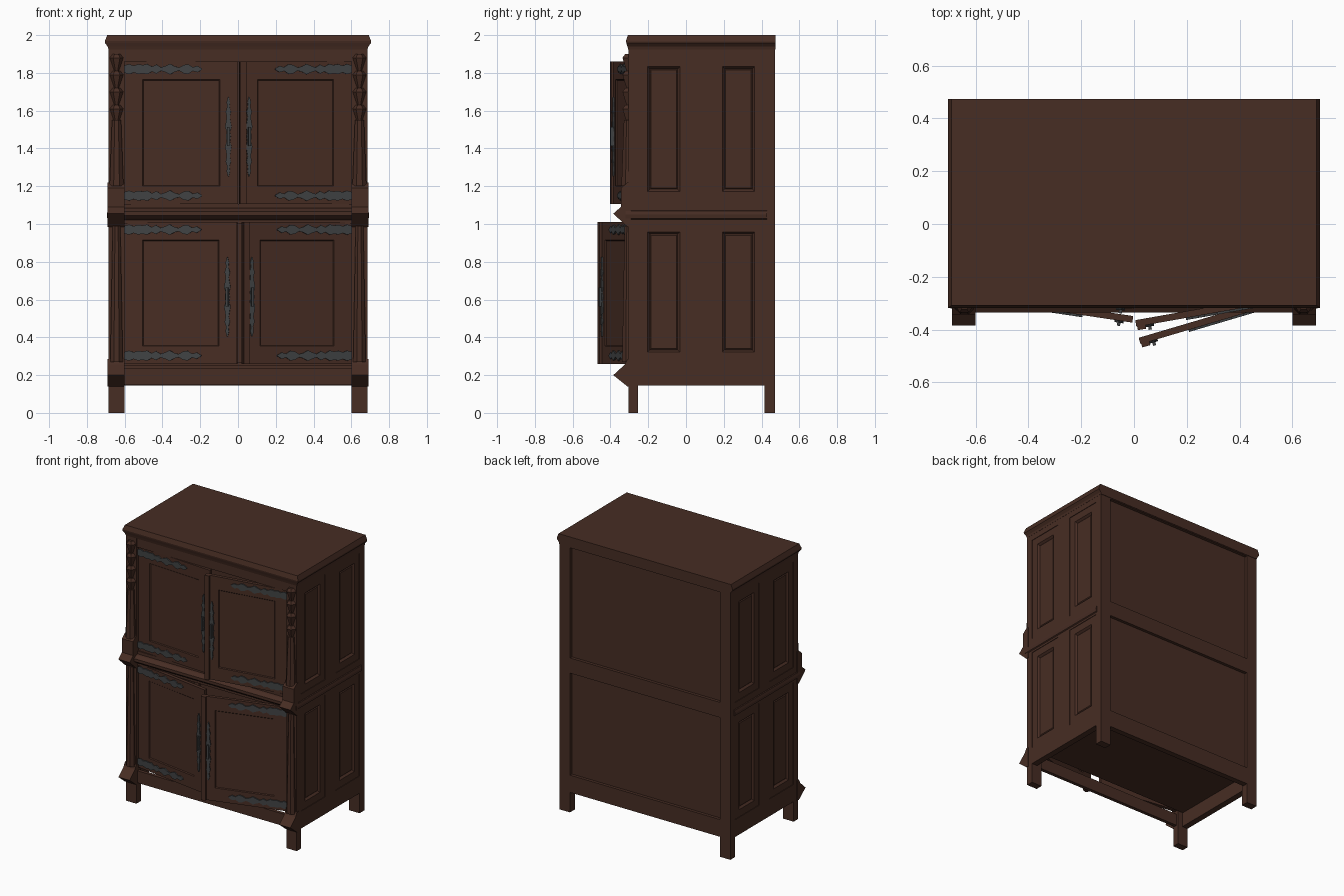
import bpy, bmesh, math
from mathutils import Matrix, Vector

if "Cube" in bpy.data.objects:
    bpy.data.objects.remove(bpy.data.objects["Cube"])


def material(name, rgb):
    m = bpy.data.materials.new(name)
    m.use_nodes = True
    m.diffuse_color = (*rgb, 1)
    m.node_tree.nodes["Principled BSDF"].inputs["Base Color"].default_value = (*rgb, 1)
    return m


WOOD = material("dark wood", (0.063, 0.026, 0.017))
IRON = material("dark iron", (0.052, 0.055, 0.057))


def finish(name, bm, mat=WOOD, matrix=None):
    bmesh.ops.recalc_face_normals(bm, faces=bm.faces)
    me = bpy.data.meshes.new(name)
    bm.to_mesh(me)
    bm.free()
    me.materials.append(mat)
    ob = bpy.data.objects.new(name, me)
    bpy.context.collection.objects.link(ob)
    if matrix is not None:
        ob.matrix_world = matrix
    return ob


def box_mesh(lo, hi):
    bm = bmesh.new()
    mid = [(a + b) / 2 for a, b in zip(lo, hi)]
    size = [abs(b - a) for a, b in zip(lo, hi)]
    bmesh.ops.create_cube(bm, size=1, matrix=Matrix.Translation(mid) @ Matrix.Diagonal((*size, 1)))
    return bm


def box(name, lo, hi, mat=WOOD, matrix=None):
    return finish(name, box_mesh(lo, hi), mat, matrix)


def panel(name, lo, hi, normals, steps, matrix=None):
    """Box whose faces along the given normals get stepped insets (width, depth)."""
    bm = box_mesh(lo, hi)
    bm.normal_update()
    for n in normals:
        face = max(bm.faces, key=lambda f: f.normal.dot(Vector(n)) * (1 + f.calc_area()))
        for width, depth in steps:
            bmesh.ops.inset_region(bm, faces=[face], thickness=width, use_even_offset=True)
            bmesh.ops.translate(bm, verts=face.verts, vec=Vector(n) * depth)
    return finish(name, bm, WOOD, matrix)


def prism(name, points, start, end, place, mat=WOOD, matrix=None):
    """Extrude a flat outline; place(u, v, w) gives the 3D point."""
    bm = bmesh.new()
    a = [bm.verts.new(place(u, v, start)) for u, v in points]
    b = [bm.verts.new(place(u, v, end)) for u, v in points]
    bm.faces.new(a)
    bm.faces.new(b)
    for i in range(len(a)):
        j = (i + 1) % len(a)
        bm.faces.new((a[i], a[j], b[j], b[i]))
    return finish(name, bm, mat, matrix)


def cone(name, x, y, z0, z1, r0, r1, sides=8):
    bm = bmesh.new()
    turn = Matrix.Translation((x, y, (z0 + z1) / 2)) @ Matrix.Rotation(math.pi / sides, 4, "Z")
    bmesh.ops.create_cone(bm, cap_ends=True, segments=sides, radius1=r0, radius2=r1,
                          depth=z1 - z0, matrix=turn)
    return finish(name, bm)


along_x = lambda u, v, w: (w, u, v)
along_y = lambda u, v, w: (u, w, v)

FRONT, BACK, SIDE, INNER = -0.305, 0.47, 0.685, 0.602
BAYS = ((0.27, 1.01), (1.12, 1.885))

# Posts, side frames and corner decoration
for s, tag in ((1, "left"), (-1, "right")):
    x0, x1 = s * INNER, s * SIDE
    box(f"{tag}_front_post", (x0, FRONT, 0), (x1, -0.255, 1.935))
    box(f"{tag}_back_post", (x0, 0.415, 0), (x1, BACK, 1.935))
    xi = s * 0.64
    box(f"{tag}_side_stile", (xi, 0.02, 0.2), (x1, 0.14, 1.9))
    for i, (a, b) in enumerate(((0.145, 0.27), (1.01, 1.12), (1.885, 1.935))):
        box(f"{tag}_side_rail_{i}", (xi, -0.255, a), (x1, 0.415, b))
    for z0, z1 in BAYS:
        for y0, y1 in ((-0.255, 0.02), (0.14, 0.415)):
            panel(f"{tag}_side_panel", (xi, y0, z0), (s * 0.681, y1, z1), [(s, 0, 0)],
                  ((0.052, 0), (0.012, -0.014), (0.006, 0.005)))
    prism(f"{tag}_side_moulding", [(x1, 1.025), (s * 0.692, 1.03), (s * 0.695, 1.05),
                                   (s * 0.69, 1.068), (x1, 1.072)], -0.32, 0.43, along_y)

    # Pointed corner brackets
    e0, e1 = s * 0.6, s * 0.69
    prism(f"{tag}_foot_bracket", [(-0.29, 0.14), (-0.31, 0.14), (-0.385, 0.2), (-0.325, 0.255),
                                  (-0.31, 0.285), (-0.29, 0.285)], e0, e1, along_x)
    prism(f"{tag}_waist_bracket", [(-0.29, 0.985), (-0.31, 0.985), (-0.385, 1.055), (-0.345, 1.09),
                                   (-0.345, 1.19), (-0.31, 1.22), (-0.29, 1.22)], e0, e1, along_x)

    # Faceted shafts and carved drops
    xc = s * 0.643
    cone(f"{tag}_lower_shaft", xc, FRONT, 0.27, 0.99, 0.036, 0.022)
    cone(f"{tag}_upper_shaft", xc, FRONT, 1.2, 1.55, 0.04, 0.026)
    for i in range(4):
        z = 1.54 + i * 0.09
        cone(f"{tag}_carved_drop", xc, FRONT, z, z + 0.07, 0.012, 0.036, 6)
        cone(f"{tag}_carved_collar", xc, FRONT, z + 0.07, z + 0.09, 0.036, 0.02, 6)

# Front rails and mouldings
box("bottom_front_rail", (-INNER, -0.295, 0.148), (INNER, -0.27, 0.235))
box("waist_front_rail", (-INNER, -0.295, 1.0), (INNER, -0.25, 1.105))
box("top_front_rail", (-INNER, -0.3, 1.86), (INNER, -0.25, 1.935))
prism("waist_moulding", [(-0.29, 1.02), (-0.315, 1.028), (-0.335, 1.045), (-0.335, 1.065),
                         (-0.31, 1.08), (-0.29, 1.085)], -INNER, INNER, along_x)

# Floor, middle shelf and back
box("floor", (-0.64, -0.25, 0.25), (0.64, 0.44, 0.268))
box("middle_shelf", (-0.64, -0.26, 1.035), (0.64, 0.44, 1.07))
for i, (a, b) in enumerate(((0.145, 0.27), (1.01, 1.12), (1.92, 1.94))):
    box(f"back_rail_{i}", (-INNER, 0.43, a), (INNER, BACK, b))
for name, a, b in (("lower", 0.27, 1.01), ("upper", 1.12, 1.92)):
    box(f"{name}_back_panel", (-INNER, 0.432, a), (INNER, 0.448, b))

# Cornice, stepped outward on the front and sides
bm = bmesh.new()
rings = []
for x, y, z in ((0.686, -0.306, 1.925), (0.69, -0.31, 1.94), (0.705, -0.316, 1.958),
                (0.705, -0.318, 1.968), (0.692, -0.308, 2.0)):
    rings.append([bm.verts.new(p) for p in ((-x, y, z), (x, y, z), (x, 0.473, z), (-x, 0.473, z))])
for r, t in zip(rings, rings[1:]):
    for i in range(4):
        j = (i + 1) % 4
        bm.faces.new((r[i], r[j], t[j], t[i]))
bm.faces.new(rings[0])
bm.faces.new(rings[-1])
finish("cornice", bm)

# Half-widths along the ornamental ironwork
STRAP = (20, 27, 18, 26, 22, 27, 13, 24, 9, 17, 28, 15, 8, 22, 26, 10, 17, 3)
PULL = (2, 9, 6, 14, 8, 12, 17, 9, 13, 9, 17, 12, 8, 14, 6, 9, 2)


def outline(widths, length):
    step = length / (len(widths) - 1)
    top = [(i * step, w / 1000) for i, w in enumerate(widths)]
    return top + [(u, -v) for u, v in reversed(top)]


def door(tag, s, z0, z1, degrees):
    """Door swung open about its outer edge; s is the side it hangs on."""
    m = Matrix.Translation((s * 0.6, -0.285, 0)) @ Matrix.Rotation(math.radians(s * degrees), 4, "Z")
    panel(f"{tag}_door", (0, 0, z0), (-s * 0.6, 0.025, z1), [(0, -1, 0), (0, 1, 0)],
          ((0.095, 0), (0.005, -0.006)), m)
    for z in (z0 + 0.045, z1 - 0.04):
        prism(f"{tag}_strap_hinge", outline(STRAP, 0.41), -0.008, 0.001,
              lambda u, v, w: (-s * u, w, z + v), IRON, m)
    xp = -s * 0.55
    zc = (z0 + z1) / 2 - 0.02
    prism(f"{tag}_handle_plate", outline(PULL, 0.42), -0.008, 0.001,
          lambda u, v, w: (xp + v, w, zc - 0.21 + u), IRON, m)
    box(f"{tag}_handle", (xp - 0.006, -0.02, zc - 0.05), (xp + 0.006, -0.005, zc + 0.05), IRON, m)
    if s > 0:
        box(f"{tag}_closing_strip", (-0.565, -0.014, z0), (-0.597, 0.001, z1), WOOD, m)


door("upper_left", 1, 1.105, 1.86, 10)
door("upper_right", -1, 1.105, 1.86, 3.5)
door("lower_left", 1, 0.258, 1.01, 16.5)
door("lower_right", -1, 0.258, 1.01, 8.5)
